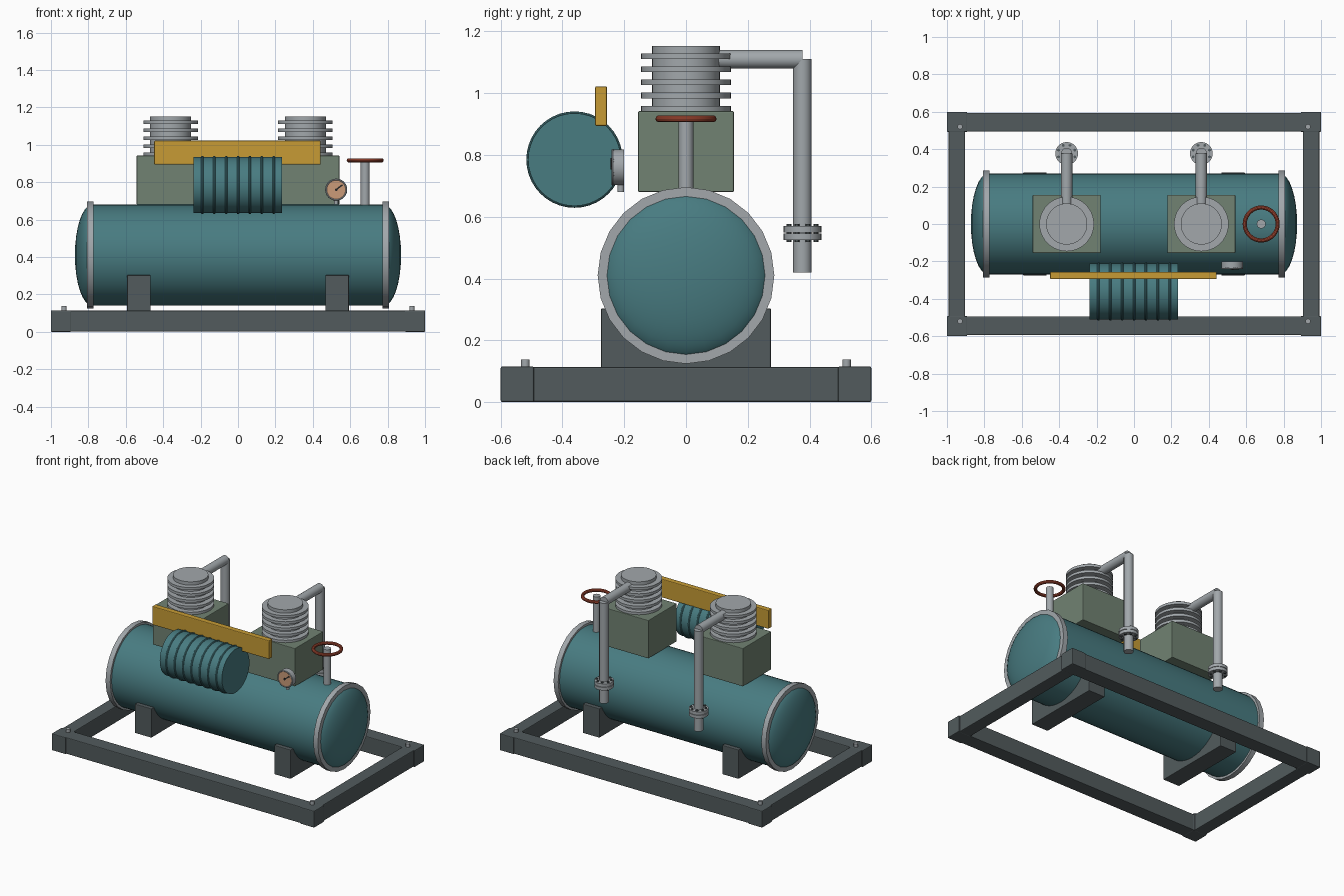
import bpy, math
from math import pi, cos, sin
from mathutils import Vector

if "Cube" in bpy.data.objects:
    bpy.data.objects.remove(bpy.data.objects["Cube"])


def material(name, r, g, b):
    m = bpy.data.materials.new(name)
    m.diffuse_color = (r, g, b, 1)
    m.use_nodes = True
    m.node_tree.nodes["Principled BSDF"].inputs["Base Color"].default_value = m.diffuse_color
    return m


TEAL = material("teal paint", .065, .2, .22)
DARK = material("dark steel", .085, .105, .11)
STEEL = material("bare steel", .36, .39, .41)
OLIVE = material("olive casting", .165, .225, .17)
YELLOW = material("yellow paint", .57, .33, .035)
RED = material("red paint", .4, .07, .035)
TAN = material("dial face", .6, .33, .19)
BLACK = material("needle", .02, .02, .02)


def finish(name, mat, smooth=True):
    o = bpy.context.object
    o.name = name
    o.data.materials.append(mat)
    if smooth:
        bpy.ops.object.shade_smooth_by_angle(angle=math.radians(35))
    return o


def box(name, loc, size, mat, bevel=0.0):
    bpy.ops.mesh.primitive_cube_add(size=1, location=loc)
    o = bpy.context.object
    o.scale = size
    bpy.ops.object.transform_apply(location=False, rotation=False, scale=True)
    finish(name, mat, False)
    if bevel:
        b = o.modifiers.new("bevel", 'BEVEL')
        b.width, b.segments = bevel, 2
    return o


def rod(name, a, b, r, mat, sides=32):
    """Cylinder from point a to point b."""
    a, b = Vector(a), Vector(b)
    d = b - a
    bpy.ops.mesh.primitive_cylinder_add(
        vertices=sides, radius=r, depth=d.length, location=(a + b) / 2,
        rotation=d.to_track_quat('Z', 'Y').to_euler())
    return finish(name, mat)


def ring(name, loc, big, small, mat, rot=(0, 0, 0)):
    bpy.ops.mesh.primitive_torus_add(
        location=loc, rotation=rot, major_radius=big, minor_radius=small,
        major_segments=40, minor_segments=10)
    return finish(name, mat)


# Skid frame with corner blocks and anchor bolts
for s in (-1, 1):
    box("frame_long_beam", (0, s * .544, .0575), (1.84, .1, .113), DARK, .005)
    box("frame_end_beam", (s * .947, 0, .0575), (.088, 1.04, .113), DARK, .005)
    for t in (-1, 1):
        box("frame_corner", (s * .946, t * .546, .0575), (.108, .108, .115), DARK, .005)
        rod("anchor_bolt", (s * .93, t * .52, .1), (s * .93, t * .52, .138), .014, STEEL, 12)

# Pressure tank: shell, domed ends, end flanges, saddles
TZ = .41
rod("tank_shell", (-.79, 0, TZ), (.79, 0, TZ), .27, TEAL, 48)
for s in (-1, 1):
    bpy.ops.mesh.primitive_uv_sphere_add(segments=24, ring_count=16, radius=1,
                                         location=(s * .78, 0, TZ), rotation=(0, pi / 2, 0))
    bpy.context.object.scale = (.27, .27, .092)
    finish("tank_dome", TEAL)
    rod("tank_flange", (s * .773, 0, TZ), (s * .808, 0, TZ), .286, STEEL, 24)
    box("tank_saddle", (s * .53, 0, .203), (.126, .55, .2), DARK, .004)

# Two compressor heads with cooling fins and discharge pipes
for x in (-.36, .36):
    box("crankcase", (x, 0, .811), (.364, .31, .262), OLIVE, .004)
    rod("cylinder_barrel", (x, 0, .93), (x, 0, 1.152), .11, STEEL, 40)
    for i in range(5):
        z = .95 + i * .0425
        rod("cooling_fin", (x, 0, z - .009), (x, 0, z + .009), .146, STEEL, 40)
    py = .377
    rod("discharge_pipe", (x, .08, 1.11), (x, py, 1.11), .03, STEEL, 24)
    rod("down_pipe", (x, py, 1.11), (x, py, .42), .03, STEEL, 24)
    for z in (.536, .560):
        rod("pipe_flange", (x, py, z - .0105), (x, py, z + .0105), .061, STEEL, 32)
    for i in range(8):
        a = (i + .5) * pi / 4
        bx, by = x + .047 * cos(a), py + .047 * sin(a)
        rod("flange_bolt", (bx, by, .519), (bx, by, .577), .008, DARK, 6)

# Ribbed drum in front
DY, DZ = -.361, .785
rod("drum_body", (-.238, DY, DZ), (.235, DY, DZ), .15, TEAL, 40)
for i in range(7):
    ring("drum_rib", (-.19 + i * .0635, DY, DZ), .149, .007, TEAL, (0, pi / 2, 0))

# Guard bar
box("guard_bar", (-.003, -.275, .958), (.89, .039, .128), YELLOW, .005)

# Pressure gauge
gx, gz = .525, .76
rod("gauge_body", (gx, -.2, gz), (gx, -.238, gz), .058, STEEL)
ring("gauge_bezel", (gx, -.237, gz), .054, .005, STEEL, (pi / 2, 0, 0))
rod("gauge_face", (gx, -.23, gz), (gx, -.240, gz), .051, TAN)
rod("gauge_hub", (gx, -.236, gz), (gx, -.245, gz), .007, BLACK, 12)
needle = box("gauge_needle", (gx + .014, -.242, gz + .011), (.05, .004, .008), BLACK)
needle.rotation_euler = (0, -math.radians(38), 0)
rod("gauge_stem", (gx, -.211, gz), (gx, -.211, .68), .011, STEEL, 16)

# Valve stem and handwheel
rod("valve_stem", (.68, 0, .66), (.68, 0, .922), .024, STEEL, 24)
ring("handwheel", (.68, 0, .917), .088, .011, RED)
